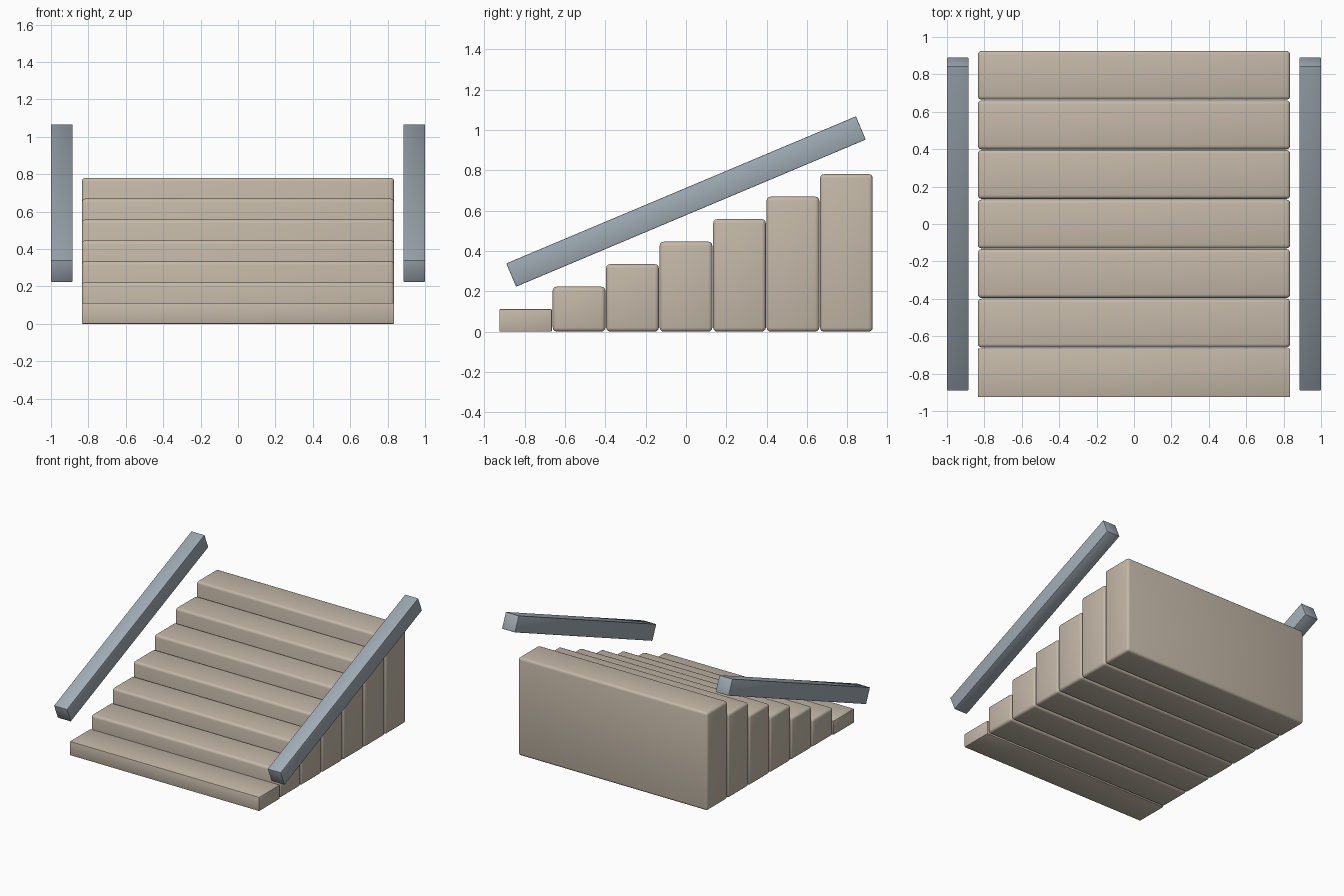
import bpy, math

if "Cube" in bpy.data.objects:
    bpy.data.objects.remove(bpy.data.objects["Cube"])


def material(name, color):
    m = bpy.data.materials.new(name)
    m.diffuse_color = (*color, 1)
    m.use_nodes = True
    m.node_tree.nodes["Principled BSDF"].inputs["Base Color"].default_value = m.diffuse_color
    return m


def block(name, size, loc, mat, bevel, segments, tilt=0):
    bpy.ops.mesh.primitive_cube_add(size=1, location=loc)
    ob = bpy.context.object
    ob.name = name
    ob.scale = size
    bpy.ops.object.transform_apply(location=False, rotation=False, scale=True)
    ob.rotation_euler.x = tilt
    ob.data.materials.append(mat)
    mod = ob.modifiers.new("rounded_edges", 'BEVEL')
    mod.width = bevel
    mod.segments = segments
    bpy.ops.object.modifier_apply(modifier=mod.name)
    bpy.ops.object.shade_smooth_by_angle(angle=math.radians(35))
    return ob


stone = material("warm_stone", (0.55, 0.48, 0.39))
metal = material("blue_grey_metal", (0.35, 0.41, 0.46))

STEPS, RUN, RISE = 7, 0.265, 0.1115

# Solid steps, each reaching the ground; the lowest has crisper edges
for i in range(STEPS):
    h = RISE * (i + 1)
    block(f"step_{i + 1}", (1.67, 0.261, h), (0, (i - 3) * RUN, h / 2),
          stone, 0.005 if i == 0 else 0.02, 2 if i == 0 else 3)

# Sloping side rails parallel to the stair pitch
for side, x in (("left", -0.942), ("right", 0.942)):
    block(f"{side}_rail", (0.116, 1.88, 0.125), (x, 0, 0.645),
          metal, 0.004, 2, math.atan2(RISE, RUN))
